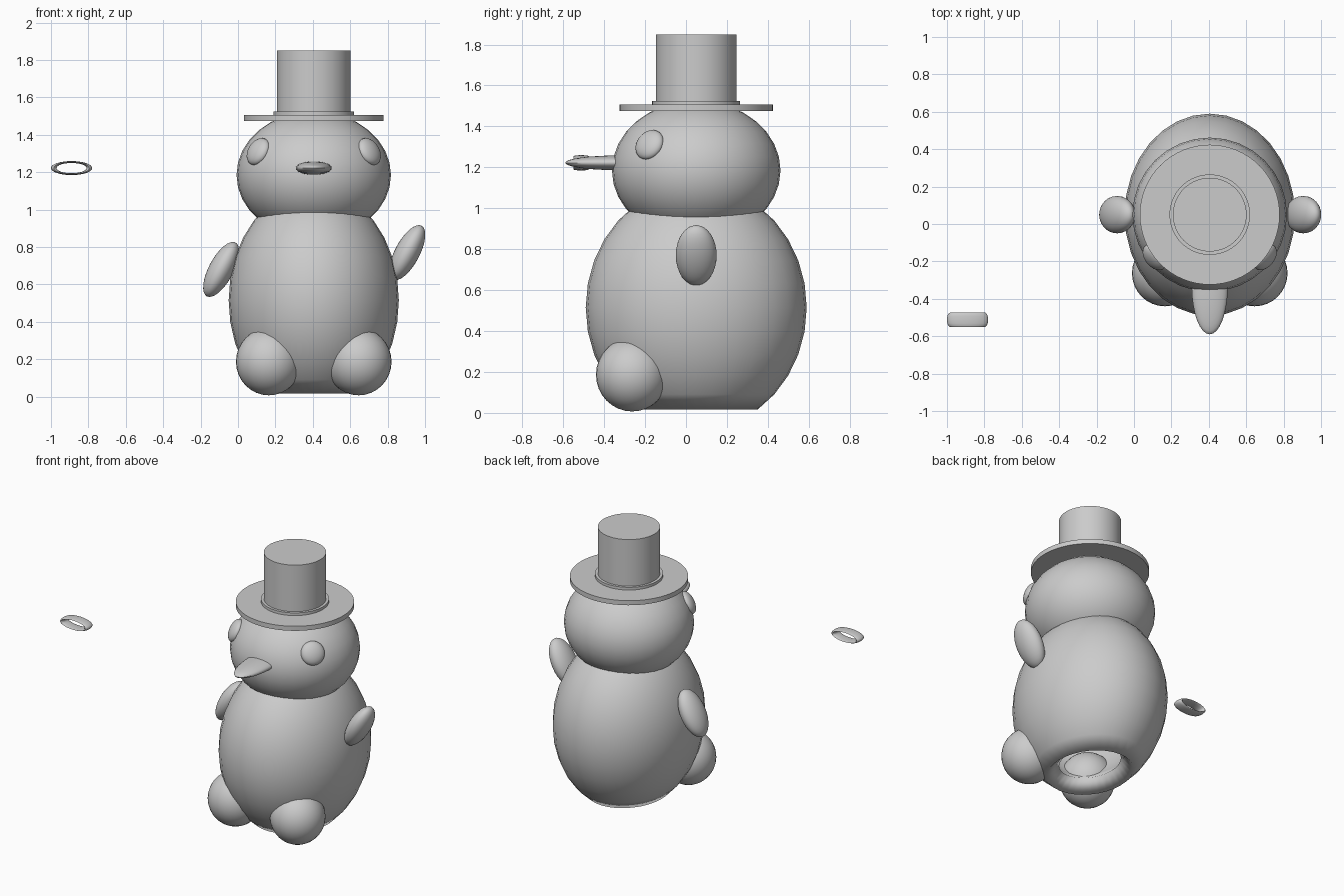
import bpy, bmesh, math
from mathutils import Vector

if "Cube" in bpy.data.objects:
    bpy.data.objects.remove(bpy.data.objects["Cube"])

CX, CY = 0.405, 0.05   # vertical axis of the figure


def smooth(ob, angle=40):
    bpy.ops.object.select_all(action='DESELECT')
    ob.select_set(True)
    bpy.context.view_layer.objects.active = ob
    bpy.ops.object.shade_smooth_by_angle(angle=math.radians(angle))


def ellipsoid(name, loc, radii, rot=(0, 0, 0)):
    bpy.ops.mesh.primitive_uv_sphere_add(segments=32, ring_count=16, location=loc, rotation=rot)
    ob = bpy.context.object
    ob.name = name
    ob.scale = radii
    bpy.ops.object.transform_apply(location=False, rotation=False, scale=True)
    smooth(ob)
    return ob


def disc(name, radius, z0, z1):
    bpy.ops.mesh.primitive_cylinder_add(vertices=64, radius=radius, depth=z1 - z0,
                                        location=(CX, CY, (z0 + z1) / 2))
    ob = bpy.context.object
    ob.name = name
    smooth(ob)


# Body: thick hollow shell, open underneath
body = ellipsoid("body", (CX, CY, 0.515), (0.455, 0.54, 0.60))
bm = bmesh.new()
bm.from_mesh(body.data)
low = [v for v in bm.verts if v.co.z < -0.52]
bmesh.ops.delete(bm, geom=low, context='VERTS')
bm.to_mesh(body.data)
bm.free()
shell = body.modifiers.new("shell", 'SOLIDIFY')
shell.thickness = 0.11
shell.offset = -1

# Head
ellipsoid("head", (CX, CY, 1.185), (0.413, 0.412, 0.34))

# Hat
disc("hat_brim", 0.374, 1.474, 1.506)
disc("hat_band", 0.215, 1.50, 1.525)
disc("hat_crown", 0.197, 1.50, 1.85)

# Beak
ellipsoid("beak", (CX, -0.33, 1.222), (0.097, 0.26, 0.036))

# Eyes and feet, one on each side
for side, label in ((-1, "left"), (1, "right")):
    out = Vector((side * 0.297, -0.228, 0.125))
    normal = Vector((out.x / 0.413**2, out.y / 0.412**2, out.z / 0.34**2))
    eye = ellipsoid(label + "_eye", Vector((CX, CY, 1.185)) + out, (0.078, 0.078, 0.04))
    eye.rotation_euler = normal.to_track_quat('Z', 'Y').to_euler()
    ellipsoid(label + "_foot", (CX + side * 0.24, -0.263, 0.187), (0.176, 0.177, 0.18))

# Arms: one lowered, one raised, both leaning the same way
for label, x, z in (("left", -0.09, 0.68), ("right", 0.905, 0.77)):
    ellipsoid(label + "_arm", (x, CY, z), (0.066, 0.1, 0.163), (0, math.radians(28), 0))

# Loose flattened ring floating beside the head
bpy.ops.mesh.primitive_torus_add(major_radius=0.095, minor_radius=0.015,
                                 major_segments=48, minor_segments=12)
ring = bpy.context.object
ring.name = "loose_ring"
ring.scale = (1, 0.34, 2.5)
bpy.ops.object.transform_apply(location=False, rotation=False, scale=True)
ring.rotation_euler = (math.radians(90), 0, 0)
ring.location = (-0.89, -0.512, 1.222)
smooth(ring, 60)
